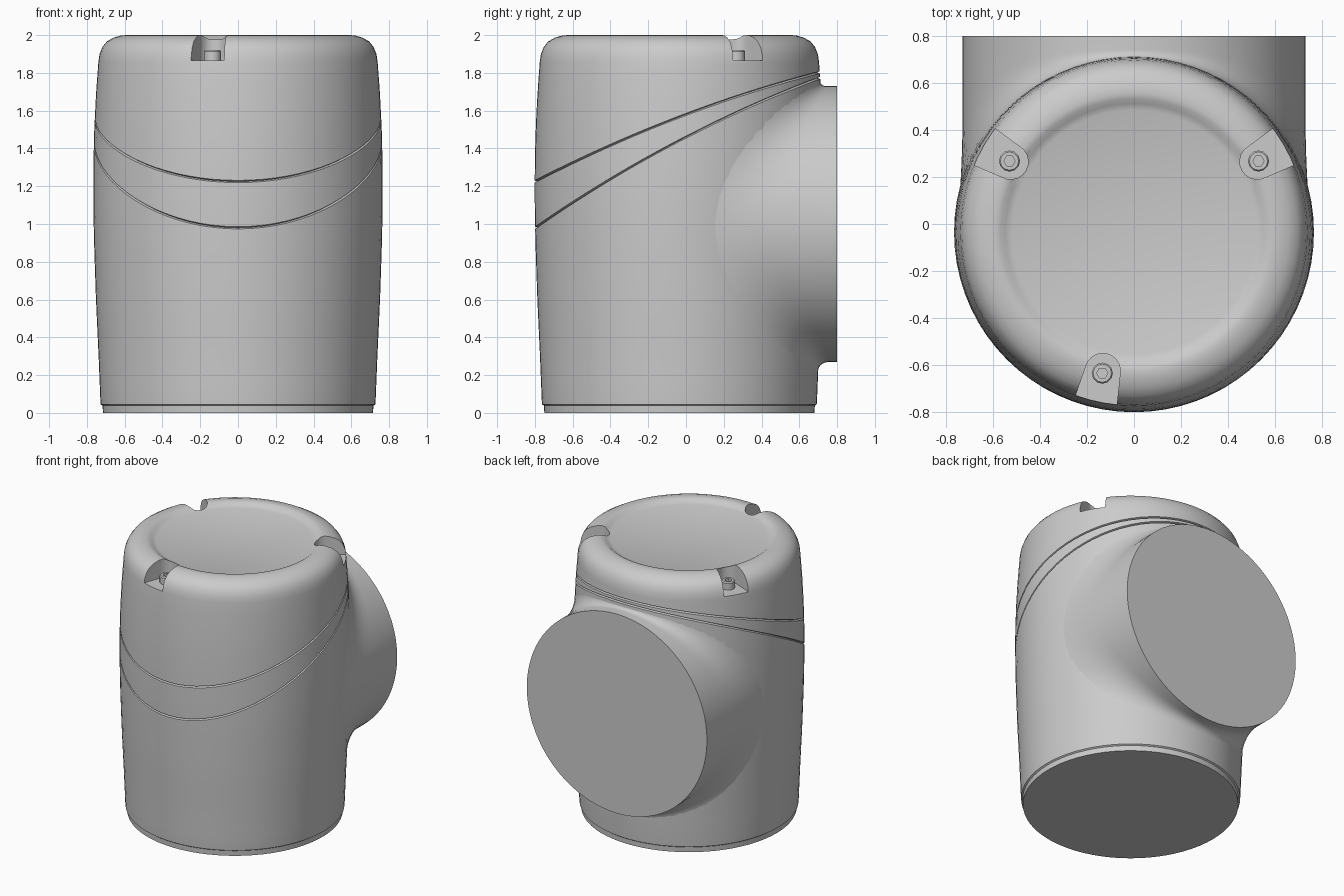
import bpy, bmesh
from math import sin, cos, pi, sqrt, atan2, radians
from mathutils import Vector

if "Cube" in bpy.data.objects:
    bpy.data.objects.remove(bpy.data.objects["Cube"])

CY = -0.035          # axis of the round body in y
SEG = 72
R_OUT, Z_OUT = 0.73, 1.0   # side outlet
PROFILE = [(0.05, 0.728), (0.3, 0.738), (0.6, 0.752), (0.9, 0.762), (1.1, 0.766),
           (1.3, 0.766), (1.5, 0.761), (1.7, 0.751), (1.86, 0.739), (2.0, 0.735)]


def radius(z):
    for (z0, r0), (z1, r1) in zip(PROFILE, PROFILE[1:]):
        if z <= z1:
            return r0 + (r1 - r0) * max(0, z - z0) / (z1 - z0)
    return PROFILE[-1][1]


def low_seam(y):
    return 1.46 + 0.511 * y - 0.1115 * y * y


def high_seam(y):
    return 1.58 + 0.371 * y - 0.091 * y * y


def loft(name, rings, angle=35):
    """Skin closed rings of points and close both ends with fans."""
    bm = bmesh.new()
    rows = [[bm.verts.new(p) for p in ring] for ring in rings]
    n = len(rows[0])
    for a, b in zip(rows, rows[1:]):
        for i in range(n):
            j = (i + 1) % n
            bm.faces.new((a[i], a[j], b[j], b[i]))
    for row in (rows[0], rows[-1]):
        c = bm.verts.new(sum((v.co for v in row), Vector()) / n)
        for i in range(n):
            bm.faces.new((row[i], row[(i + 1) % n], c))
    bmesh.ops.recalc_face_normals(bm, faces=bm.faces)
    mesh = bpy.data.meshes.new(name)
    bm.to_mesh(mesh)
    bm.free()
    ob = bpy.data.objects.new(name, mesh)
    bpy.context.collection.objects.link(ob)
    if angle:
        smooth(ob, angle)
    return ob


def smooth(ob, angle=35):
    bpy.ops.object.select_all(action='DESELECT')
    ob.select_set(True)
    bpy.context.view_layer.objects.active = ob
    bpy.ops.object.shade_smooth_by_angle(angle=radians(angle))


def flat_ring(r, z):
    return [(r * cos(a), CY + r * sin(a), z) for a in (2 * pi * i / SEG for i in range(SEG))]


def slanted_ring(bottom, top, t, dz=0.0, inset=0.0):
    """Ring a fraction t of the way between two slanted seams."""
    ring = []
    for i in range(SEG):
        a = 2 * pi * i / SEG
        y = CY + 0.765 * sin(a)
        z = bottom(y) + (top(y) - bottom(y)) * t + dz
        r = radius(z) - inset
        ring.append((r * cos(a), CY + r * sin(a), z))
    return ring


G, D = 0.006, 0.014   # seam groove half width and depth

# Lower housing with a stepped foot
base = lambda y: 0.07
loft("lower_housing",
     [flat_ring(0.715, 0), flat_ring(0.717, 0.038), flat_ring(0.727, 0.045)]
     + [slanted_ring(base, low_seam, t / 12, -G) for t in range(13)]
     + [slanted_ring(base, low_seam, 1, 0, D)])

# Slanted band between housing and cap
loft("slanted_band",
     [slanted_ring(low_seam, high_seam, 0, 0, D)]
     + [slanted_ring(low_seam, high_seam, t, d) for t, d in
        ((0, G), (0.35, 0), (0.65, 0), (1, -G))]
     + [slanted_ring(low_seam, high_seam, 1, 0, D)])

# Cap with rounded shoulder and shallow dished top
shoulder = lambda y: 1.86
cap = loft("cap",
           [slanted_ring(high_seam, shoulder, 0, 0, D)]
           + [slanted_ring(high_seam, shoulder, t / 6, G * (1 - t / 6)) for t in range(7)]
           + [flat_ring(r, z) for r, z in
              ((0.733, 1.90), (0.718, 1.937), (0.695, 1.966), (0.66, 1.986), (0.62, 1.998),
               (0.59, 2.0), (0.568, 1.996), (0.548, 1.982), (0.52, 1.972))], 0)

# Screw pockets cut into the cap, each with a socket screw
for k, (sx, sy) in enumerate(((-0.135, -0.635), (0.53, 0.268), (-0.53, 0.268))):
    a = atan2(sy - CY, sx)
    u, v = Vector((cos(a), sin(a), 0)), Vector((-sin(a), cos(a), 0))
    outline = [(0.605 + 0.075 * cos(b), 0.075 * sin(b))
               for b in (pi / 2 + pi * i / 10 for i in range(11))]
    outline += [(0.82, -0.1), (0.82, 0.1)]
    cutter = loft(f"pocket_cutter_{k}",
                  [[u * p + v * q + Vector((0, CY, z)) for p, q in outline]
                   for z in (1.865, 2.1)], 0)
    cutter.hide_render = True
    cutter.hide_set(True)
    mod = cap.modifiers.new("pocket", 'BOOLEAN')
    mod.operation, mod.solver, mod.object = 'DIFFERENCE', 'EXACT', cutter

    def screw_ring(r, z, hexed=False):
        return [(sx + r * cos(pi * i / 6) * (cos(pi / 6) if hexed and i % 2 else 1),
                 sy + r * sin(pi * i / 6) * (cos(pi / 6) if hexed and i % 2 else 1), z)
                for i in range(12)]
    loft(f"socket_screw_{k}",
         [screw_ring(0.045, 1.855), screw_ring(0.045, 1.912), screw_ring(0.039, 1.92),
          screw_ring(0.024, 1.92, True), screw_ring(0.024, 1.89, True)])

bpy.ops.object.select_all(action='DESELECT')
cap.select_set(True)
bpy.context.view_layer.objects.active = cap
for mod in list(cap.modifiers):
    bpy.ops.object.modifier_apply(modifier=mod.name)
smooth(cap)
for ob in [o for o in bpy.data.objects if o.name.startswith("pocket_cutter")]:
    bpy.data.objects.remove(ob)

# Side outlet, filleted onto the body
STEPS = 8
rings = [[] for _ in range(STEPS + 2)]
for i in range(SEG):
    th = 2 * pi * i / SEG
    x, z = R_OUT * sin(th), Z_OUT - R_OUT * cos(th)
    r = radius(z)
    y = CY + sqrt(r * r - x * x)
    f = 0.045 + 0.015 * cos(th) + 0.22 * sin(th) ** 2
    corner = Vector((x, y, z))
    start = Vector((x, min(0.795, y + f), z))
    az = atan2(x, y - CY) + f * sin(th) / r
    ze = z - f * cos(th)
    ze = min(ze, low_seam(CY + r * cos(az)) - 0.012)
    re = radius(ze) - 0.003
    end = Vector((re * sin(az), CY + re * cos(az), ze))
    rings[0].append((x, 0.8, z))
    for s in range(STEPS + 1):
        t = s / STEPS
        rings[s + 1].append(start * (1 - t) ** 2 + corner * 2 * t * (1 - t) + end * t * t)
loft("side_outlet", rings)
